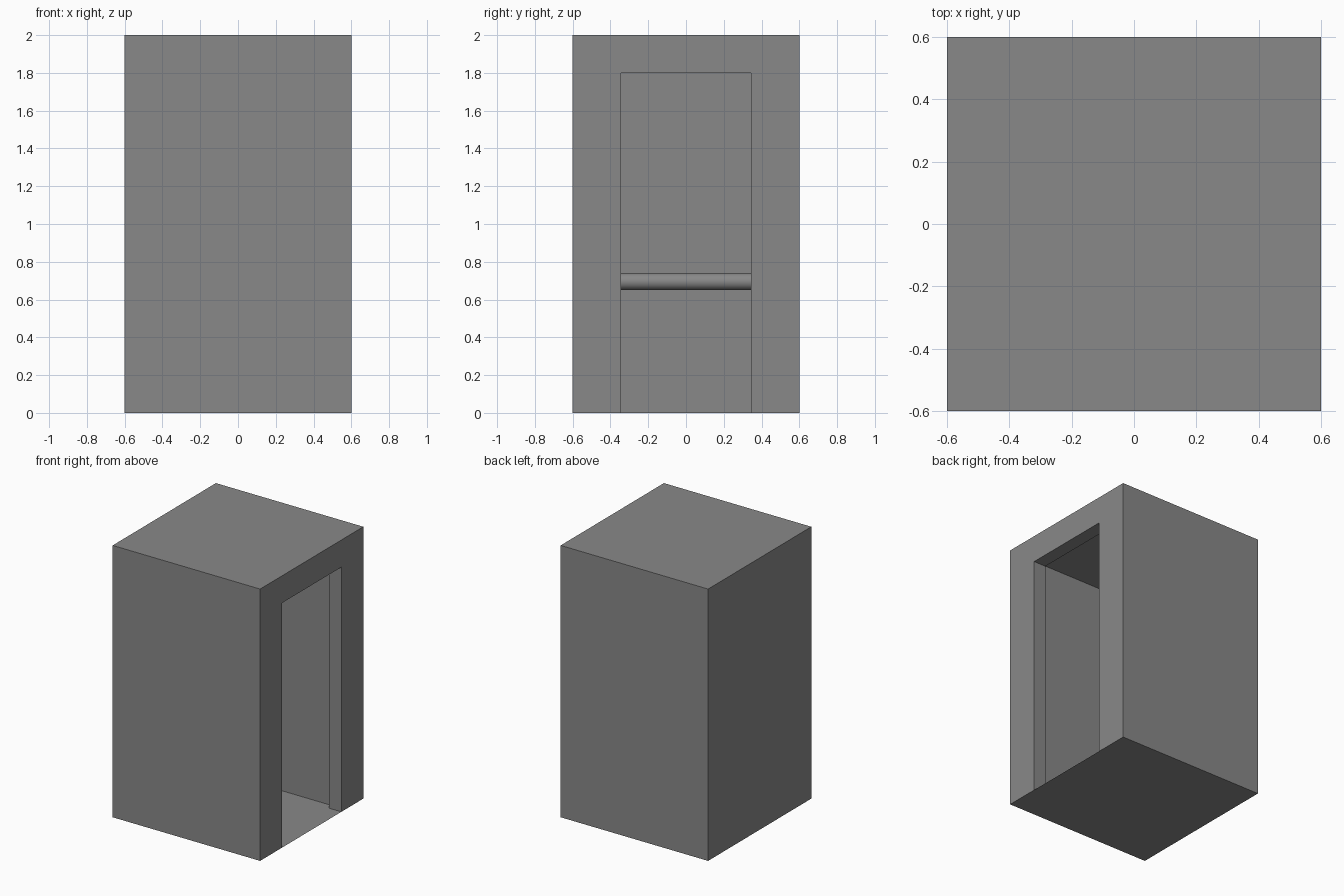
import bpy, bmesh, math

if "Cube" in bpy.data.objects:
    bpy.data.objects.remove(bpy.data.objects["Cube"])

grey = bpy.data.materials.new("plain_grey")
grey.diffuse_color = (0.25, 0.25, 0.25, 1)
grey.use_nodes = True
grey.node_tree.nodes["Principled BSDF"].inputs["Base Color"].default_value = grey.diffuse_color

# Arch sections (x, half width, height): outer shell, doorway, hollow interior
sections = [(-0.6, 0.6, 2.0), (0.6, 0.6, 2.0),
            (0.6, 0.345, 1.8), (0.5, 0.345, 1.8),
            (0.5, 0.39, 1.835), (-0.5, 0.39, 1.835)]

bm = bmesh.new()
rings = [[bm.verts.new((x, y, z)) for y, z in ((-w, 0), (-w, h), (w, h), (w, 0))]
         for x, w, h in sections]
for a, b in zip(rings, rings[1:]):
    for i in range(3):
        bm.faces.new((a[i], b[i], b[i + 1], a[i + 1]))
bm.faces.new(rings[0])                       # outside back wall
bm.faces.new(rings[-1][::-1])                # inside back wall
bm.faces.new((rings[0][0], rings[0][3], rings[1][3], rings[1][0]))  # floor

mesh = bpy.data.meshes.new("booth_shell")
bm.to_mesh(mesh)
bm.free()
mesh.materials.append(grey)
shell = bpy.data.objects.new("booth_shell", mesh)
bpy.context.collection.objects.link(shell)

# Round cross bar spanning the interior
bpy.ops.mesh.primitive_cylinder_add(vertices=32, radius=0.045, depth=0.78,
                                    location=(-0.22, 0, 0.695),
                                    rotation=(math.pi / 2, 0, 0))
bar = bpy.context.object
bar.name = "cross_bar"
bar.data.materials.append(grey)
bpy.ops.object.shade_smooth_by_angle(angle=math.radians(40))
